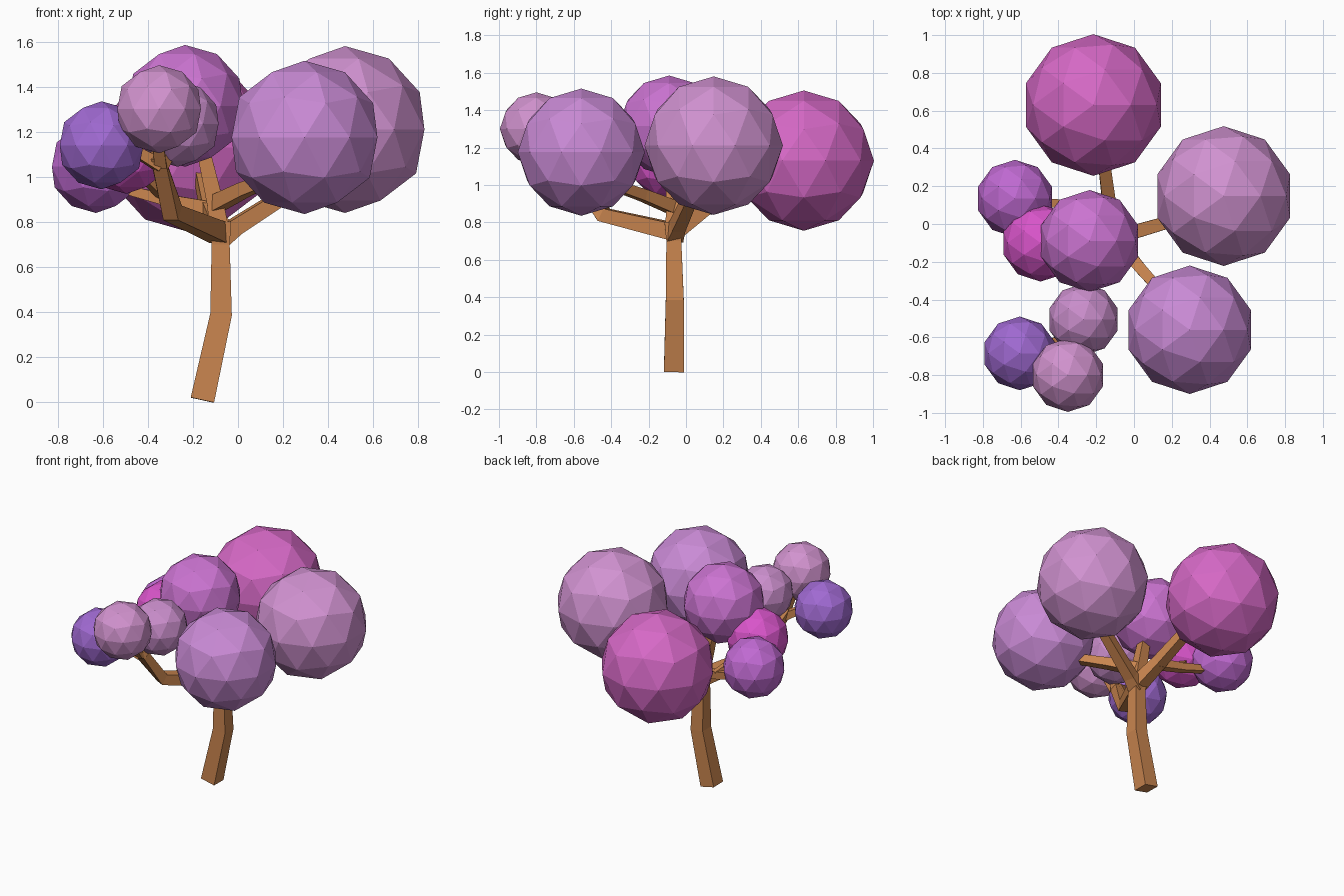
import bpy, bmesh
from mathutils import Vector

if "Cube" in bpy.data.objects:
    bpy.data.objects.remove(bpy.data.objects["Cube"])


def material(name, rgb):
    m = bpy.data.materials.new(name)
    m.diffuse_color = [(c / 255) ** 2.2 for c in rgb] + [1]
    m.use_nodes = True
    m.node_tree.nodes["Principled BSDF"].inputs["Base Color"].default_value = m.diffuse_color
    return m


def finish(name, bm, mat):
    me = bpy.data.meshes.new(name)
    bmesh.ops.recalc_face_normals(bm, faces=bm.faces)
    bm.to_mesh(me)
    bm.free()
    me.materials.append(mat)
    ob = bpy.data.objects.new(name, me)
    bpy.context.collection.objects.link(ob)
    return ob


def limb(name, points, radii, mat):
    """Tapered square tube along a path; radii are half widths."""
    pts = [Vector(p) for p in points]
    bm = bmesh.new()
    rings = []
    for i, p in enumerate(pts):
        d = (pts[min(i + 1, len(pts) - 1)] - pts[max(i - 1, 0)]).normalized()
        ref = Vector((0, 1, 0)) if abs(d.z) > 0.8 else Vector((0, 0, 1))
        u = d.cross(ref).normalized()
        v = u.cross(d)
        r = radii[i]
        rings.append([bm.verts.new(p + u * a * r + v * b * r)
                      for a, b in ((-1, -1), (1, -1), (1, 1), (-1, 1))])
    for a, b in zip(rings, rings[1:]):
        for k in range(4):
            bm.faces.new((a[k], a[(k + 1) % 4], b[(k + 1) % 4], b[k]))
    bm.faces.new(rings[0])
    bm.faces.new(rings[-1])
    return finish(name, bm, mat)


bark = material("bark", (200, 132, 80))

# trunk with a slight bend, leading up to the two forks
limb("trunk", [(-0.158, -0.065, 0.01), (-0.075, -0.06, 0.39), (-0.077, -0.065, 0.70),
               (-0.08, -0.065, 0.80)], [0.053, 0.048, 0.04, 0.05], bark)
limb("upper_trunk", [(-0.08, -0.065, 0.74), (-0.1, -0.07, 0.88), (-0.15, -0.08, 1.1)],
     [0.045, 0.037, 0.03], bark)

# main branches
limb("right_branch", [(-0.08, -0.065, 0.73), (-0.01, -0.045, 0.78), (0.32, 0.05, 0.99)],
     [0.045, 0.037, 0.03], bark)
limb("front_right_branch", [(-0.1, -0.07, 0.88), (0.03, -0.23, 0.945), (0.2, -0.42, 1.01)],
     [0.035, 0.03, 0.025], bark)
limb("back_branch", [(-0.08, -0.065, 0.75), (-0.13, 0.1, 0.87), (-0.17, 0.42, 1.05)],
     [0.045, 0.036, 0.03], bark)
limb("front_left_branch", [(-0.08, -0.065, 0.75), (-0.29, -0.44, 0.84), (-0.36, -0.62, 1.1)],
     [0.045, 0.037, 0.03], bark)

# twigs
limb("left_twig", [(-0.12, 0.08, 0.86), (-0.33, 0.1, 0.90), (-0.52, 0.12, 0.95)],
     [0.03, 0.025, 0.02], bark)
limb("left_upper_twig", [(-0.31, 0.1, 0.90), (-0.44, -0.02, 1.03)], [0.024, 0.02], bark)
for n, end in (("front", (-0.36, -0.72, 1.22)), ("side", (-0.5, -0.65, 1.14)),
               ("inner", (-0.28, -0.54, 1.16))):
    limb(n + "_twig", [(-0.345, -0.6, 1.05), end], [0.028, 0.02], bark)

# foliage balls: name, centre, radius, colour
foliage = [
    ("back_foliage", (-0.215, 0.63, 1.13), 0.375, (212, 104, 196)),
    ("right_foliage", (0.475, 0.148, 1.21), 0.37, (208, 145, 208)),
    ("front_right_foliage", (0.295, -0.56, 1.175), 0.34, (200, 137, 212)),
    ("top_foliage", (-0.235, -0.09, 1.315), 0.27, (202, 115, 208)),
    ("left_foliage", (-0.63, 0.135, 1.045), 0.205, (190, 105, 208)),
    ("inner_left_foliage", (-0.495, -0.1, 1.13), 0.205, (215, 85, 200)),
    ("front_left_foliage", (-0.605, -0.685, 1.14), 0.195, (158, 105, 208)),
    ("front_foliage", (-0.35, -0.8, 1.30), 0.195, (208, 145, 205)),
    ("inner_front_foliage", (-0.267, -0.505, 1.235), 0.19, (200, 140, 202)),
]
for name, centre, radius, rgb in foliage:
    bm = bmesh.new()
    bmesh.ops.create_icosphere(bm, subdivisions=2, radius=radius)
    ob = finish(name, bm, material(name + "_leaf", rgb))
    ob.location = centre
